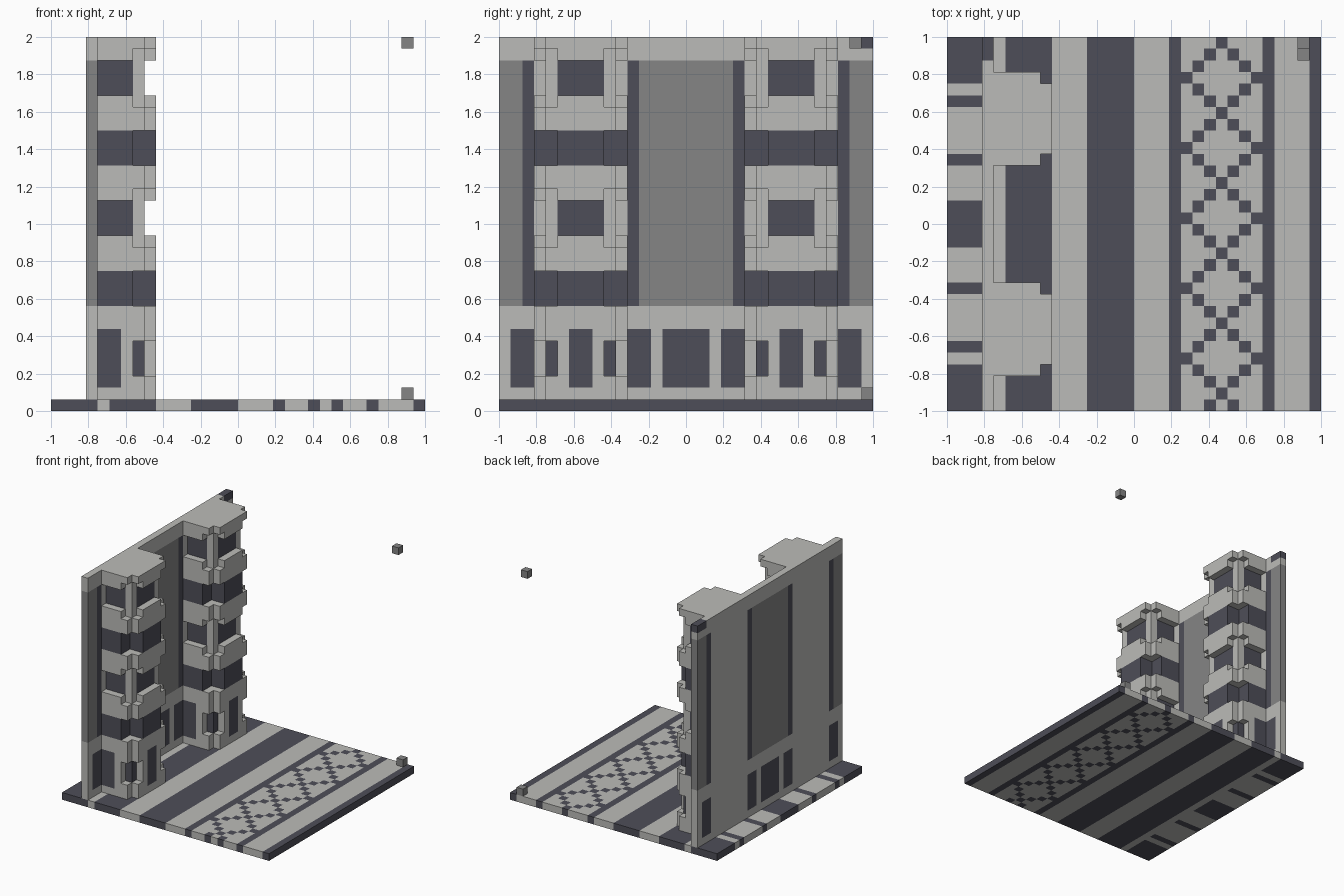
import bpy
import bmesh
from mathutils import Vector

if "Cube" in bpy.data.objects:
    bpy.data.objects.remove(bpy.data.objects["Cube"], do_unlink=True)

UNIT = 1 / 16  # edge of one block
LIGHT, MID, DARK = 0, 1, 2


def make_material(name, rgb):
    mat = bpy.data.materials.new(name)
    mat.use_nodes = True
    mat.diffuse_color = (*rgb, 1)
    mat.node_tree.nodes["Principled BSDF"].inputs["Base Color"].default_value = (*rgb, 1)
    return mat


materials = [
    make_material("light_stone", (0.50, 0.50, 0.48)),
    make_material("mid_grey", (0.235, 0.235, 0.235)),
    make_material("dark_slate", (0.076, 0.076, 0.098)),
]


def fill(cells, xs, ys, zs, colour):
    """Fill a block of cells; ranges include both ends. None removes cells."""
    for x in range(xs[0], xs[1] + 1):
        for y in range(ys[0], ys[1] + 1):
            for z in range(zs[0], zs[1] + 1):
                if colour is None:
                    cells.pop((x, y, z), None)
                else:
                    cells[x, y, z] = colour


def build(name, cells):
    """Skin the cells with square faces wherever they are exposed."""
    bm = bmesh.new()
    verts = {}

    def corner(p):
        key = tuple(round(c) for c in p)
        if key not in verts:
            verts[key] = bm.verts.new((key[0] * UNIT - 1, key[1] * UNIT - 1, key[2] * UNIT))
        return verts[key]

    for cell, colour in cells.items():
        middle = Vector(cell) + Vector((0.5, 0.5, 0.5))
        for axis in range(3):
            for sign in (-1, 1):
                n = Vector((0, 0, 0))
                n[axis] = sign
                if tuple(round(c) for c in Vector(cell) + n) in cells:
                    continue
                u = Vector((0, 0, 0))
                u[(axis + 1) % 3] = 0.5
                v = n.cross(u)
                centre = middle + n / 2
                face = bm.faces.new([corner(centre + d) for d in (-u - v, u - v, u + v, v - u)])
                face.material_index = colour
    mesh = bpy.data.meshes.new(name)
    bm.to_mesh(mesh)
    bm.free()
    for mat in materials:
        mesh.materials.append(mat)
    obj = bpy.data.objects.new(name, mesh)
    bpy.context.collection.objects.link(obj)
    return obj


def mirrored(a, b):
    """A row range and its mirror image along the street."""
    return (a, b), (31 - b, 31 - a)


# Street: long paving bands
ground = {}
fill(ground, (0, 31), (0, 31), (0, 0), LIGHT)
for band in ((5, 8), (12, 15), (19, 19), (27, 27), (31, 31)):
    fill(ground, band, (0, 31), (0, 0), DARK)

# Dark cross stripes behind the wall
for a, b in ((0, 3), (5, 5), (10, 10), (14, 17)):
    for rows in mirrored(a, b):
        fill(ground, (0, 3), rows, (0, 0), DARK)

# Diamond lattice in the patterned walkway
for row in range(32):
    phase = (row - 1) % 6
    reach = min(phase, 6 - phase)
    for x in (23 - reach, 23 + reach):
        ground[x, row, 0] = DARK
build("street", ground)

# Facade wall: panels, dark strips and ground floor openings run right through
wall = {}
fill(wall, (3, 3), (0, 31), (1, 31), LIGHT)
fill(wall, (3, 3), (12, 19), (9, 29), MID)
for a, b, colour in ((0, 1, MID), (2, 2, DARK), (11, 11, DARK)):
    for rows in mirrored(a, b):
        fill(wall, (3, 3), rows, (9, 29), colour)
for a, b in ((1, 2), (11, 12), (14, 17)):
    for rows in mirrored(a, b):
        fill(wall, (3, 3), rows, (2, 6), DARK)
fill(wall, (3, 3), (30, 31), (31, 31), DARK)
build("facade_wall", wall)


def bay_tower(name, first):
    """Stacked bay windows, eight rows wide, starting at the given row."""
    cells = {}
    last = first + 7
    inner = (first + 1, last - 1)
    sides = ((first, first + 1), (last, last - 1))  # outer and post rows

    fill(cells, (4, 7), (first, last), (1, 31), LIGHT)
    fill(cells, (8, 8), inner, (1, 31), LIGHT)

    def notch(zs):
        for outer, post in sides:
            fill(cells, (7, 7), (outer, outer), zs, None)
            fill(cells, (8, 8), (post, post), zs, None)

    # Ground floor windows and dark corner slots
    for outer, post in sides:
        fill(cells, (4, 5), (outer, outer), (2, 6), DARK)
        fill(cells, (7, 7), (post, post), (3, 5), DARK)
    fill(cells, (8, 8), (first + 3, first + 4), (2, 6), DARK)
    notch((3, 5))

    for base in (9, 21):
        # Dark band with deep square corner cuts
        band = (base, base + 2)
        fill(cells, (4, 7), (first, last), band, DARK)
        fill(cells, (8, 8), inner, band, DARK)
        notch(band)
        for outer, post in sides:
            fill(cells, (7, 7), (post, post), band, None)
        # Recessed glazing between light corner posts
        notch((base + 5, base + 9))
        glass = (base + 6, base + 8)
        fill(cells, (8, 8), inner, glass, None)
        fill(cells, (4, 6), inner, glass, DARK)
        fill(cells, (7, 7), (first + 2, last - 2), glass, DARK)
        for outer, post in sides:
            fill(cells, (4, 7), (outer, outer), glass, None)
    build(name, cells)


bay_tower("right_bay_tower", 3)
bay_tower("left_bay_tower", 21)

# Small loose marker blocks over the far corner
build("low_marker_block", {(30, 31, 1): MID})
build("high_marker_block", {(30, 30, 31): MID})
